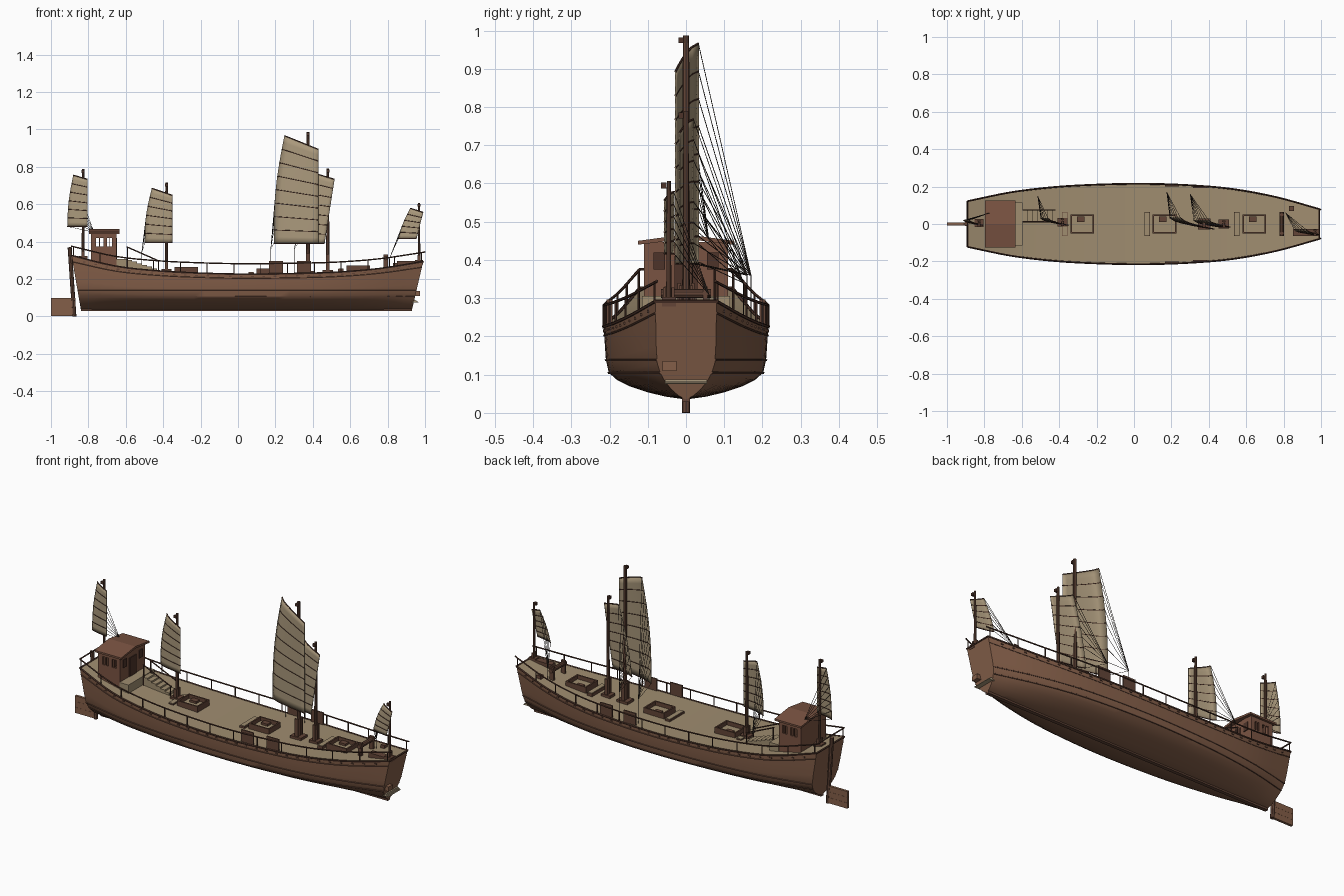
import bpy, bmesh, math
from mathutils import Vector, Matrix

if bpy.data.objects.get("Cube"):
    bpy.data.objects.remove(bpy.data.objects["Cube"])


def material(name, r, g, b):
    m = bpy.data.materials.new(name)
    m.use_nodes = True
    m.diffuse_color = (r, g, b, 1)
    m.node_tree.nodes["Principled BSDF"].inputs["Base Color"].default_value = (r, g, b, 1)
    return m


HULL = material("hull_brown", .23, .113, .066)
DECK = material("deck_tan", .35, .267, .162)
DARK = material("dark_timber", .075, .034, .023)
MAST = material("mast_brown", .125, .06, .039)
RED = material("cabin_red_brown", .195, .087, .054)
SAIL = material("sail_canvas", .4, .315, .2)
ROPE = material("rope_black", .025, .018, .014)


class Part:
    """Collects boxes and rods into one named object."""

    def __init__(self, name, *mats):
        self.name, self.mats, self.bm = name, mats, bmesh.new()

    def box(self, x0, x1, y0, y1, z0, z1):
        m = Matrix.Translation(((x0 + x1) / 2, (y0 + y1) / 2, (z0 + z1) / 2))
        bmesh.ops.create_cube(self.bm, size=1, matrix=m @ Matrix.Diagonal((x1 - x0, y1 - y0, z1 - z0, 1)))
        return self

    def rod(self, a, b, r, r2=None, n=6):
        a, b = Vector(a), Vector(b)
        turn = (b - a).to_track_quat('Z', 'Y').to_matrix().to_4x4()
        bmesh.ops.create_cone(self.bm, cap_ends=True, segments=n, radius1=r, radius2=r2 or r,
                              depth=(b - a).length, matrix=Matrix.Translation((a + b) / 2) @ turn)
        return self

    def line(self, pts, r, n=5):
        for a, b in zip(pts, pts[1:]):
            self.rod(a, b, r, n=n)
        return self

    def done(self, smooth=False, normals=True):
        if normals:
            bmesh.ops.recalc_face_normals(self.bm, faces=self.bm.faces)
        mesh = bpy.data.meshes.new(self.name)
        self.bm.to_mesh(mesh)
        self.bm.free()
        for m in self.mats:
            mesh.materials.append(m)
        ob = bpy.data.objects.new(self.name, mesh)
        bpy.context.collection.objects.link(ob)
        if smooth:
            bpy.ops.object.select_all(action='DESELECT')
            ob.select_set(True)
            bpy.context.view_layer.objects.active = ob
            bpy.ops.object.shade_smooth_by_angle(angle=math.radians(35))
        return ob


# Hull lines, evenly spaced from stern (t=-1) to bow (t=1)
WIDTH = [.122, .17, .198, .211, .215, .208, .188, .145, .08]
SHEER = [.325, .268, .242, .23, .225, .228, .235, .255, .292]
SECTION = [(0, 0), (.25, .04), (.47, .1), (.68, .18), (.84, .27), (.94, .37), (.975, .55), (.99, .8), (1, 1)]


def along(tab, t):
    s = (t + 1) / 2 * (len(tab) - 1)
    i = max(0, min(len(tab) - 2, int(s)))
    f = s - i
    b, c = tab[i], tab[i + 1]
    a = tab[i - 1] if i else 2 * b - c
    d = tab[i + 2] if i + 2 < len(tab) else 2 * c - b
    return b + f * (c - a + f * (2 * a - 5 * b + 4 * c - d + f * (3 * (b - c) + d - a))) / 2


def hull_point(t, h, side=1):
    w = 1
    for (w0, h0), (w1, h1) in zip(SECTION, SECTION[1:]):
        if h0 <= h <= h1:
            w = w0 + (w1 - w0) * (h - h0) / (h1 - h0)
    return Vector((.045 + .885 * t + h * (.005 + .055 * t), side * along(WIDTH, t) * w,
                   .035 + h * (along(SHEER, t) - .035)))


def deck_z(x):
    return along(SHEER, (x - .05) / .94)


T = [-1 + i / 16 for i in range(33)]

# Hull shell with deck and transoms
hull = Part("hull", HULL, DECK)
rings = []
for t in T:
    half = [hull_point(t, h) for w, h in SECTION]
    ring = half[::-1] + [Vector((p.x, -p.y, p.z)) for p in half[1:]]
    rings.append([hull.bm.verts.new(p) for p in ring])
for a, b in zip(rings, rings[1:]):
    for j in range(len(a) - 1):
        hull.bm.faces.new((a[j], a[j + 1], b[j + 1], b[j]))
    hull.bm.faces.new((a[-1], a[0], b[0], b[-1])).material_index = 1
hull.bm.faces.new(rings[0])
hull.bm.faces.new(rings[-1])
hull.done(smooth=True)

Part("keel", MAST).box(-.84, .93, -.01, .01, .028, .04).done()

# Wales, gunwale, rail, stanchions and scupper blocks on both sides
wales, rail, blocks = Part("wales", MAST), Part("deck_rail", DARK), Part("scupper_blocks", MAST)
gunwale = Part("gunwale", DARK)
lift = lambda t: Vector((0, 0, .056 - .006 * t * t))
for s in (1, -1):
    gunwale.line([hull_point(t, 1, s) for t in T], .005)
    wales.line([hull_point(t, .88, s) for t in T], .003)
    for z in (.105, .138):
        wales.line([hull_point(t, (z - .035) / (along(SHEER, t) - .035), s) for t in T], .0035)
    rail.line([hull_point(t, 1, s) + lift(t) for t in T] + [Vector((1, s * .076, .345))], .004)
    for i in range(14):
        t = -.99 + i * 1.98 / 13
        p = hull_point(t, 1, s)
        rail.rod(p, p + lift(t), .003)
    for i in range(30):
        p = hull_point(-.93 + i * .064, .94, s)
        blocks.box(p.x - .007, p.x + .007, p.y - .003, p.y + .003, p.z - .003, p.z + .003)
for t in (-1, 1):
    gunwale.line([hull_point(t, 1, 1), hull_point(t, 1, -1)], .005)
rail.line([hull_point(-1, 1, s) + lift(-1) for s in (1, -1)], .004)
for part in (wales, gunwale, rail, blocks):
    part.done()

# Gangway panels in the rail
gates = Part("gangway_panels", MAST)
for s in (1, -1):
    for x in (.165, .315):
        y = s * (along(WIDTH, (x - .01) / .94) - .008)
        gates.box(x, x + .075, y - .004, y + .004, .23, .297)
gates.done()

# Rudder with planked blade
Part("rudder_post", MAST).rod((-.875, 0, 0), (-.9, 0, .37), .011, n=8).done()
blade = Part("rudder_blade", HULL)
for i in range(3):
    blade.box(-1, -.87, -.007, .007, .002 + i * .032, .0335 + i * .032)
blade.done()

# Bow fittings
plank = Part("bow_plank", SAIL)
for i in range(4):
    plank.box(.93, .965 - i * .005, -.055, .055, .075 + i * .003, .078 + i * .003)
plank.done()
Part("bow_box", HULL).box(.94, .972, -.062, -.025, .11, .136).done()
drum = Part("windlass", MAST).rod((.79, -.065, .312), (.79, .065, .312), .012, n=10)
for y in (-.05, .05):
    drum.box(.778, .802, y - .006, y + .006, .25, .33)
drum.box(.83, .855, .07, .095, .255, .285)
drum.box(.85, .975, -.063, -.027, .25, .296)
drum.done()

# Stern cabin: pierced side walls, end walls, door and pitched roof
Part("cabin_base", RED).box(-.785, -.65, -.11, .11, .255, .306).done()
Part("cabin_porch", DECK).box(-.65, -.595, -.115, .115, .255, .306).done()
walls = Part("cabin_walls", RED)
for y in (-.105, .105):
    walls.box(-.785, -.65, y - .005, y + .005, .3, .375).box(-.785, -.65, y - .005, y + .005, .42, .447)
    for x0, x1 in ((-.785, -.76), (-.742, -.737), (-.72, -.7), (-.688, -.684), (-.673, -.65)):
        walls.box(x0, x1, y - .005, y + .005, .37, .425)
for x in (-.78, -.655):
    walls.box(x - .005, x + .005, -.105, .105, .3, .447)
walls.done()
trim = Part("cabin_door_and_shutters", DARK).box(-.65, -.646, -.03, .03, .306, .41)
for y in (-.07, .07):
    trim.box(-.65, -.646, y - .015, y + .015, .375, .42)
trim.done()
roof = Part("cabin_roof", RED)
ends = [[roof.bm.verts.new((x, y, z)) for y, z in ((-.125, .44), (0, .455), (.125, .44), (.125, .45), (0, .467), (-.125, .45))]
        for x in (-.797, -.633)]
for j in range(6):
    roof.bm.faces.new((ends[0][j], ends[0][j - 1], ends[1][j - 1], ends[1][j]))
for e in ends:
    roof.bm.faces.new(e)
roof.done()

# Stairs down from the cabin
stairs = Part("stairs", DECK)
for i in range(6):
    x = -.595 + i * .027
    stairs.box(x, x + .027, .012, .075, deck_z(x) - .01, .302 - i * .009)
stairs.done()
hand = Part("stair_handrails", DARK)
for y in (.012, .075):
    hand.rod((-.595, y, .372), (-.42, y, .295), .0035)
    for x, z in ((-.59, .37), (-.425, .297)):
        hand.rod((x, y, .24), (x, y, z), .003)
hand.done()

# Cargo hatches with raised coamings and a loose board beside each
coaming, inside, board = Part("hatch_coamings", MAST), Part("hatch_covers", DECK), Part("hatch_boards", DECK)
edging = Part("hatch_board_edges", MAST)
for x in (-.34, .1, .58):
    x1, z = x + .127, deck_z(x + .06)
    for s in (-1, 1):
        coaming.box(x, x1, s * .048 - .004, s * .048 + .004, z - .01, z + .03)
    for e in (x, x1 - .008):
        coaming.box(e, e + .008, -.05, .05, z - .01, z + .03)
    inside.box(x + .006, x1 - .006, -.046, .046, z - .01, z + .008)
    coaming.box(x + .035, x + .075, .01, .04, z, z + .02)
    board.box(x - .043, x - .017, -.062, .062, z, z + .013)
    edging.box(x - .045, x - .015, -.064, .064, z - .01, z + .01)
for part in (coaming, inside, board, edging):
    part.done()


# Masts and battened sails: corners run top aft, top fore, bottom fore, bottom aft
def rig(name, mx, my, top, r, corners, panels, sheet, cheek):
    z0 = deck_z(mx)
    mast = Part(name + "_mast", MAST).rod((mx, my, z0 - .01), (mx, my, top), r, r * .75, n=8)
    mast.box(mx - r * 3, mx + r * 3, my - r * 2.6, my + r * 2.6, z0 - .01, z0 + .014)
    for s in (-1, 1):
        mast.box(mx - r, mx + r, my + s * r * 1.6 - .004, my + s * r * 1.6 + .004, z0, z0 + cheek)
    mast.done(smooth=True)
    Part(name + "_masthead_block", DARK).box(mx - .008, mx + .008, my - .02, my - .006, top - .02, top - .005).done()
    ta, tf, bf, ba = [Vector((x, 0, z)) for x, z in corners]
    scale = (bf.x - ba.x) / .235

    def point(u, v):
        aft = ba.lerp(ta, v) - Vector((.018 * scale * math.sin(math.pi * v), 0, 0))
        p = aft.lerp(bf.lerp(tf, v), u)
        p.y = my + scale * (.032 - .059 * u ** .6)
        return p

    us = [i / 8 for i in range(9)]
    sail, battens, ropes = Part(name + "_sail", SAIL), Part(name + "_battens", DARK), Part(name + "_sheets", ROPE)
    grid = [[sail.bm.verts.new(point(u, i / (2 * panels))) for u in us] for i in range(2 * panels + 1)]
    for a, b in zip(grid, grid[1:]):
        for j in range(8):
            sail.bm.faces.new((a[j], a[j + 1], b[j + 1], b[j]))
    ob = sail.done(smooth=True, normals=False)
    solid = ob.modifiers.new("cloth_thickness", 'SOLIDIFY')
    solid.thickness, solid.offset = .003, 0
    for i in range(panels + 1):
        battens.line([point(u, i / panels) for u in us], .003)
        ropes.rod(point(0, i / panels), sheet, .0011, n=4)
    ropes.rod(sheet, (sheet[0], sheet[1], deck_z(sheet[0])), .0014, n=4)
    battens.done()
    ropes.done()


rig("main", .375, 0, .987, .011, ((.249, .966), (.43, .893), (.43, .39), (.192, .39)), 8, (.175, .17, .36), .11)
rig("fore", .48, 0, .79, .009, ((.4, .768), (.516, .733), (.463, .39), (.32, .39)), 7, (.3, .16, .36), .1)
rig("bow", .968, -.045, .607, .007, ((.922, .578), (.99, .556), (.955, .417), (.858, .417)), 5, (.81, .06, .31), .04)
rig("mizzen", -.382, .01, .715, .009, ((-.46, .685), (-.35, .647), (-.35, .396), (-.498, .396)), 6, (-.515, .15, .34), .06)
rig("stern", -.828, .005, .787, .008, ((-.88, .755), (-.805, .733), (-.805, .481), (-.912, .481)), 6, (-.77, .06, .45), .04)
